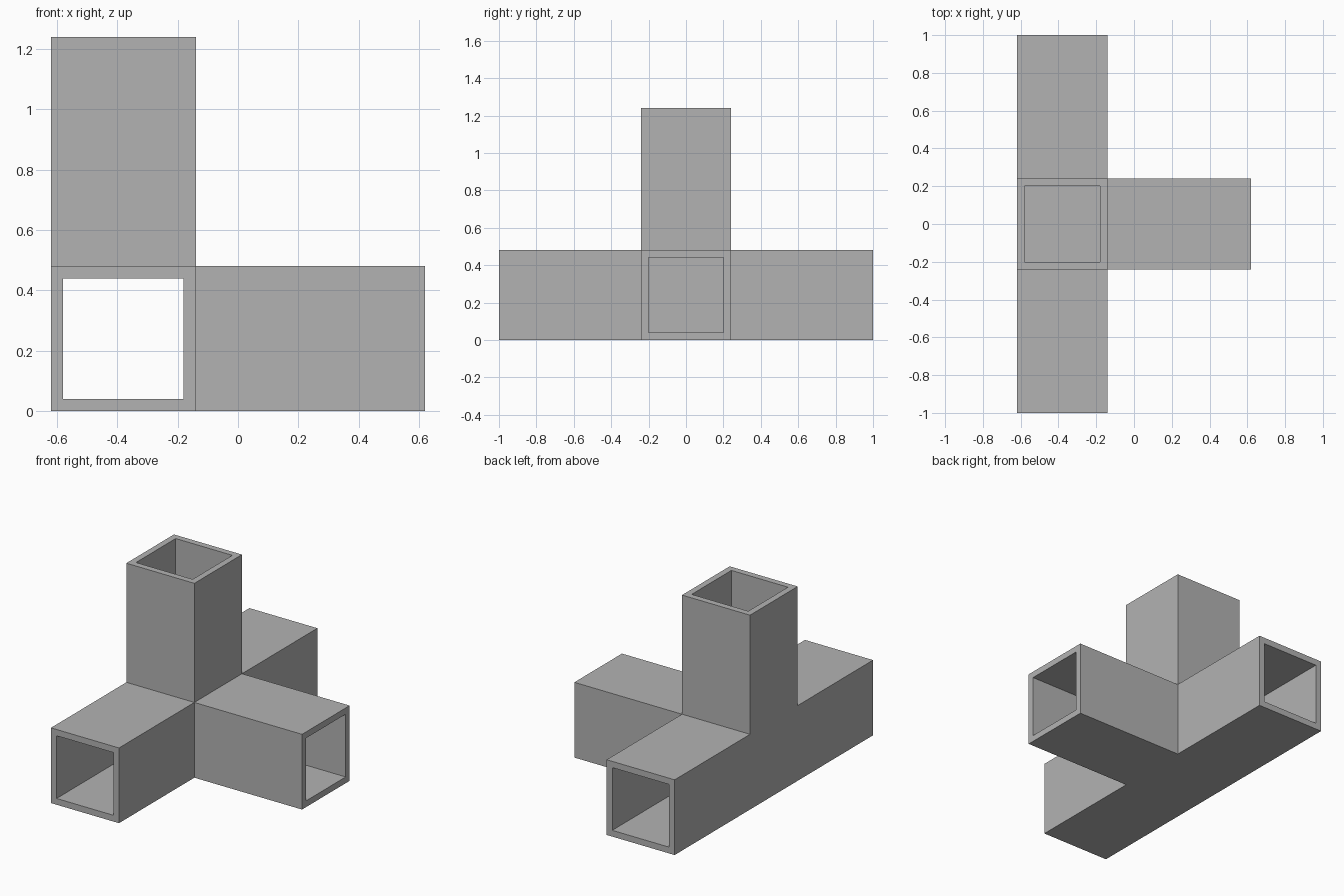
import bpy
import bmesh
from mathutils import Vector

OUTER = 0.24      # half width of the square tube
WALL = 0.04       # wall thickness
REACH = 1.0       # arm length from the middle of the junction
CENTRE = Vector((-0.38, 0, OUTER))
ARMS = [Vector(d) for d in ((0, 1, 0), (0, -1, 0), (1, 0, 0), (0, 0, 1))]

cube = bpy.data.objects.get("Cube")
if cube:
    bpy.data.objects.remove(cube, do_unlink=True)


def make_material(name, value):
    mat = bpy.data.materials.new(name)
    mat.use_nodes = True
    colour = (value, value, value, 1)
    mat.diffuse_color = colour
    mat.node_tree.nodes["Principled BSDF"].inputs["Base Color"].default_value = colour
    return mat


def branch_shell(bm, half):
    """Cube with a face pulled out for each arm; returns the end caps."""
    verts = bmesh.ops.create_cube(bm, size=2 * half)["verts"]
    faces = {f for v in verts for f in v.link_faces}
    bm.normal_update()
    caps = []
    for arm in ARMS:
        face = next(f for f in faces if f.normal.dot(arm) > 0.9)
        cap = bmesh.ops.extrude_discrete_faces(bm, faces=[face])["faces"][0]
        faces.discard(face)
        bmesh.ops.translate(bm, vec=arm * (REACH - half), verts=cap.verts)
        caps.append(cap)
    return caps


bm = bmesh.new()

# Inner passage, turned to face inwards and open at every end
caps = branch_shell(bm, OUTER - WALL)
bmesh.ops.delete(bm, geom=caps, context='FACES_ONLY')
bmesh.ops.reverse_faces(bm, faces=bm.faces[:])

# Outer shell, with a rim around each opening
caps = branch_shell(bm, OUTER)
bm.normal_update()
bmesh.ops.inset_individual(bm, faces=caps, thickness=WALL, use_even_offset=True)
bmesh.ops.delete(bm, geom=caps, context='FACES_ONLY')

# Join passage to rims, and merge flat neighbouring faces
bmesh.ops.remove_doubles(bm, verts=bm.verts[:], dist=0.001)
bmesh.ops.dissolve_limit(bm, angle_limit=0.01, verts=bm.verts[:], edges=bm.edges[:])
bmesh.ops.translate(bm, vec=CENTRE, verts=bm.verts[:])

mesh = bpy.data.meshes.new("tube_connector")
bm.to_mesh(mesh)
bm.free()
mesh.materials.append(make_material("mid grey", 0.45))
connector = bpy.data.objects.new("tube_connector", mesh)
bpy.context.collection.objects.link(connector)
